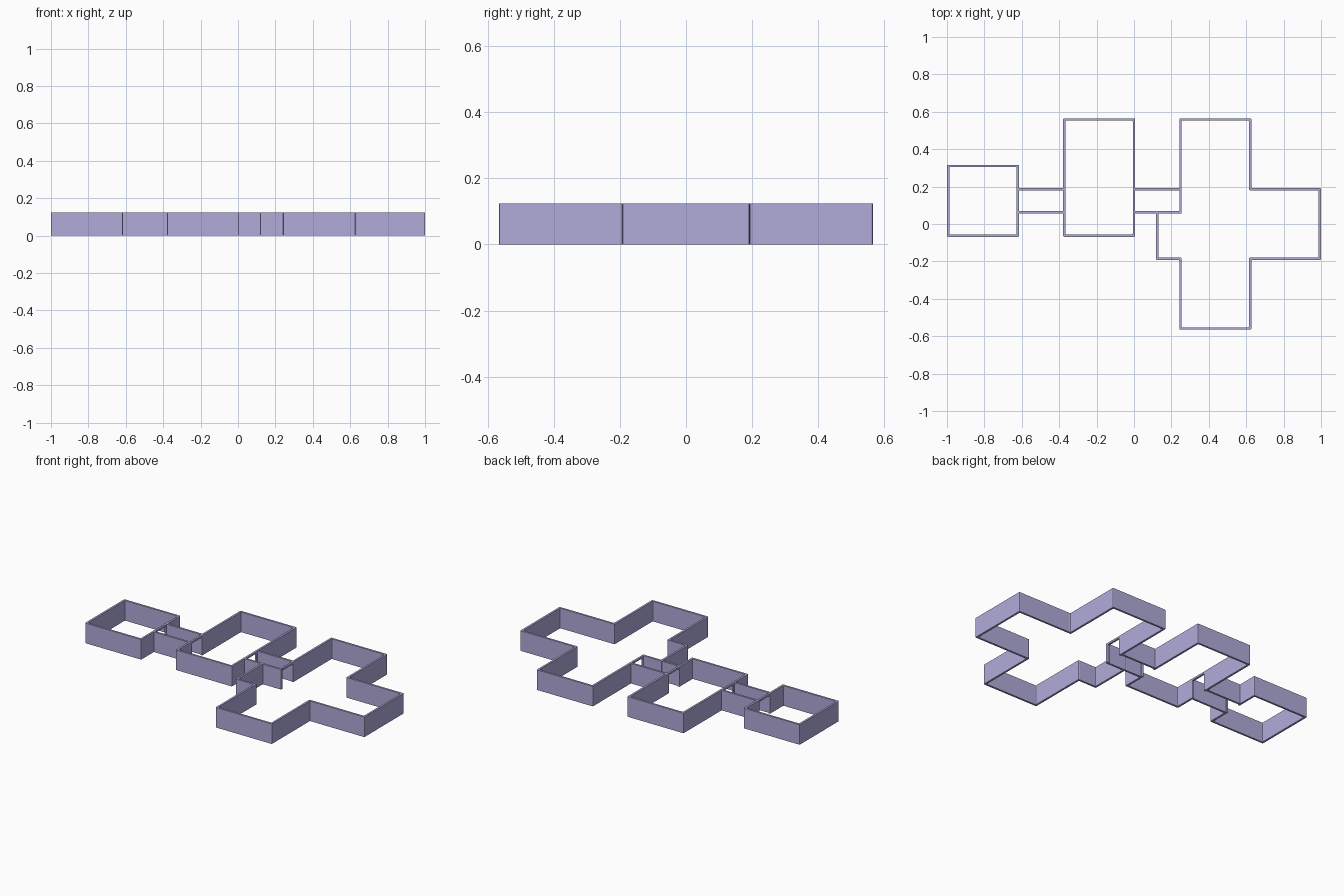
import bpy
import bmesh
from mathutils import Vector

if "Cube" in bpy.data.objects:
    bpy.data.objects.remove(bpy.data.objects["Cube"])

U = 2 / 16.1          # plan module (walls lie on this grid)
H = 0.05              # half wall thickness, in modules
LINTEL = 0.9          # underside of door lintels, in modules

paint = bpy.data.materials.new("violet_grey")
paint.diffuse_color = (0.434, 0.406, 0.70, 1)
paint.use_nodes = True
paint.node_tree.nodes["Principled BSDF"].inputs["Base Color"].default_value = paint.diffuse_color


def bevel(bm, edges, width):
    bmesh.ops.bevel(bm, geom=edges, offset=width * U, segments=2, profile=0.5,
                    affect='EDGES', clamp_overlap=False)


def add_wall(bm, pts, z0=0.0, z1=1.0):
    """Extrude a mitred wall along an open path of plan points."""
    pts = [Vector(p) for p in pts]
    dirs = [(b - a).normalized() for a, b in zip(pts, pts[1:])]
    norms = [Vector((-d.y, d.x)) for d in dirs]
    rings = []
    for i, p in enumerate(pts):
        if i in (0, len(pts) - 1):
            off = norms[min(i, len(norms) - 1)]
        else:
            off = norms[i - 1] + norms[i]      # right-angle mitre
        a, b = p + off * H, p - off * H
        rings.append([bm.verts.new((q.x * U, q.y * U, z * U))
                      for q, z in ((a, z0), (b, z0), (b, z1), (a, z1))])
    for r, s in zip(rings, rings[1:]):
        for k in range(4):
            n = (k + 1) % 4
            bm.faces.new((r[k], r[n], s[n], s[k]))
    bm.faces.new(rings[0])
    bm.faces.new(rings[-1])
    bmesh.ops.recalc_face_normals(bm, faces=bm.faces)
    return rings


def uprights(bm, rings):
    return [bm.edges.get((r[a], r[b])) for r in rings for a, b in ((0, 3), (1, 2))]


def build(name, walls, doors=()):
    bm = bmesh.new()
    for w in walls:
        rings = add_wall(bm, w)
        corners = uprights(bm, rings[1:-1])
        jambs = uprights(bm, (rings[0], rings[-1])) if doors else []
        if corners:
            bevel(bm, corners, 0.04)          # softened wall corners
        if jambs:
            bevel(bm, jambs, 0.01)            # softened door edges
    for x in doors:
        r, s = add_wall(bm, [(x, 0.6), (x, 1.4)], LINTEL, 1.0)
        bevel(bm, [bm.edges.get((a, b)) for a, b in zip(r, s)], 0.01)
    bmesh.ops.recalc_face_normals(bm, faces=bm.faces)
    me = bpy.data.meshes.new(name)
    bm.to_mesh(me)
    bm.free()
    me.materials.append(paint)
    bpy.context.collection.objects.link(bpy.data.objects.new(name, me))


# Small square room, door on its right
build("small_room",
      [[(-5, 1.4), (-5, 2.5), (-8, 2.5), (-8, -.5), (-5, -.5), (-5, .6)]],
      doors=[-5])

# Long middle room, doors on both sides
build("middle_room",
      [[(-3, 1.4), (-3, 4.5), (0, 4.5), (0, 1.4)],
       [(-3, .6), (-3, -.5), (0, -.5), (0, .6)]],
      doors=[-3, 0])

# Cross-shaped hall, door on its left
build("cross_hall",
      [[(2, 1.4), (2, 4.5), (5, 4.5), (5, 1.5), (8, 1.5), (8, -1.5),
        (5, -1.5), (5, -4.5), (2, -4.5), (2, -1.5), (1, -1.5),
        (1, .5), (2, .5), (2, .6)]],
      doors=[2])

# Corridors butt against the room walls
build("left_corridor", [[(-5 + H, y), (-3 - H, y)] for y in (.5, 1.5)])
build("right_corridor", [[(H, 1.5), (2 - H, 1.5)], [(H, .5), (1 - H, .5)]])
